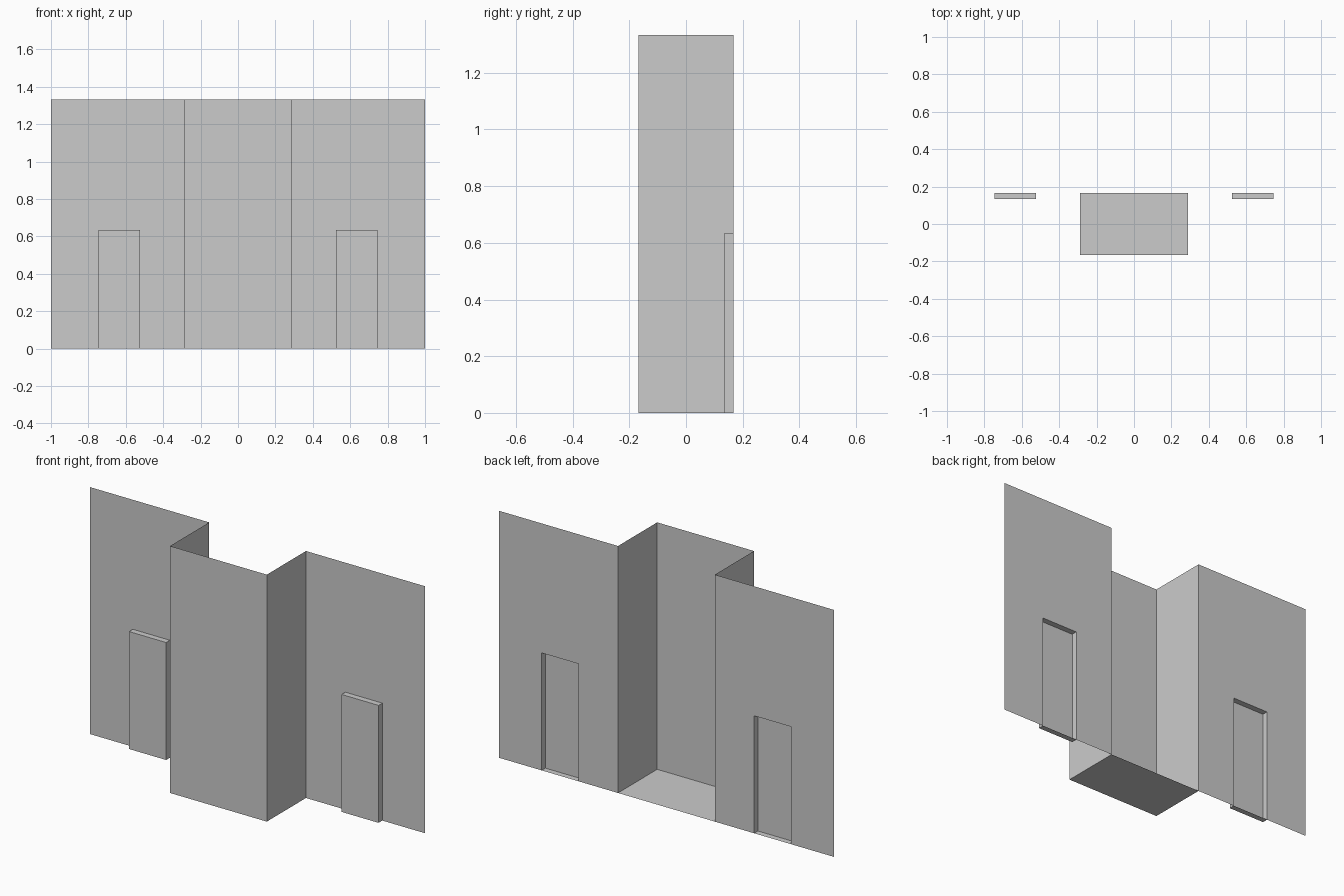
import bpy, bmesh

if "Cube" in bpy.data.objects:
    bpy.data.objects.remove(bpy.data.objects["Cube"])

H = 1.333            # wall height
BACK, FRONT = 0.167, -0.167
BAY = 0.289          # half width of the projecting bay
D0, D1 = 0.524, 0.745  # door panel sides
DOOR_H, DOOR_Y = 0.634, 0.135


def sheet(name, quads, mirror=False):
    """Thin surface made of quads, optionally mirrored across x = 0."""
    bm = bmesh.new()
    for q in quads:
        bm.faces.new([bm.verts.new(p) for p in q])
    bmesh.ops.remove_doubles(bm, verts=bm.verts, dist=1e-5)
    mesh = bpy.data.meshes.new(name)
    bm.to_mesh(mesh)
    bm.free()
    ob = bpy.data.objects.new(name, mesh)
    bpy.context.collection.objects.link(ob)
    if mirror:
        ob.modifiers.new("Mirror", 'MIRROR').use_mirror_merge = False
    return ob


def upright(a, b, z0, z1):
    """Vertical quad between two plan points."""
    return [(*a, z0), (*b, z0), (*b, z1), (*a, z1)]


def flat(x0, x1, y0, y1, z, up=True):
    """Horizontal quad facing up or down."""
    q = [(x0, y0, z), (x1, y0, z), (x1, y1, z), (x0, y1, z)]
    return q if up else q[::-1]


# Side walls: one n-gon each, running around the door opening
outline = [(BAY, 0), (D0, 0), (D0, DOOR_H), (D1, DOOR_H), (D1, 0),
           (1, 0), (1, H), (BAY, H)]
sheet("side_wall", [[(x, BACK, z) for x, z in outline]], mirror=True)

# Raised door panels, hollow and open at the back
plan = [(D0, BACK), (D0, DOOR_Y), (D1, DOOR_Y), (D1, BACK)]
sheet("door_panel",
      [upright(a, b, 0, DOOR_H) for a, b in zip(plan, plan[1:])]
      + [flat(D0, D1, DOOR_Y, BACK, DOOR_H),
         flat(D0, D1, DOOR_Y, BACK, 0, up=False)], mirror=True)

# Central bay, open at the top and back, with a floor
plan = [(-BAY, BACK), (-BAY, FRONT), (BAY, FRONT), (BAY, BACK)]
sheet("center_bay",
      [upright(a, b, 0, H) for a, b in zip(plan, plan[1:])]
      + [flat(-BAY, BAY, FRONT, BACK, 0, up=False)])
